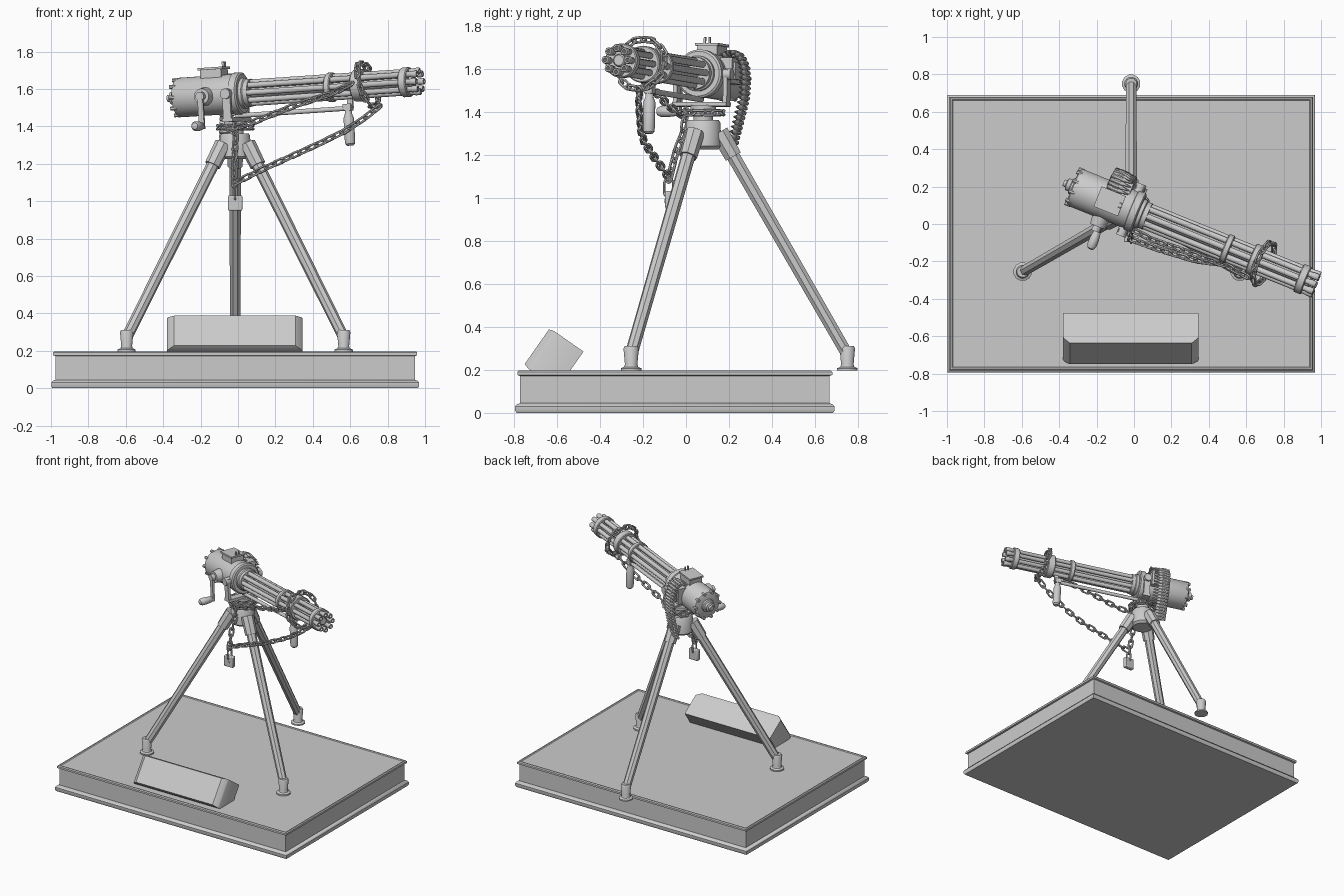
import bpy, bmesh
from math import sin, cos, pi, radians, hypot
from mathutils import Vector as V, Matrix as M

if "Cube" in bpy.data.objects:
    bpy.data.objects.remove(bpy.data.objects["Cube"])

PIVOT = V((-0.015, 0.075, 1.574))
CX, CY = -0.015, 0.08
I = M.Identity(4)
# gun frame: local X = along the barrels, Y = far side, Z = up
G = M.Translation(PIVOT) @ M.Rotation(radians(-22), 4, 'Z') @ M.Rotation(radians(-3.6), 4, 'Y')
ALONG = M.Rotation(pi / 2, 4, 'Y')


def loft(bm, rings, mat=I, closed=False):
    vs = [[bm.verts.new(mat @ V(p)) for p in r] for r in rings]
    pairs = list(zip(vs, vs[1:])) + ([(vs[-1], vs[0])] if closed else [])
    for a, b in pairs:
        for i in range(len(a)):
            j = (i + 1) % len(a)
            bm.faces.new((a[i], a[j], b[j], b[i]))
    if not closed:
        bm.faces.new(vs[0][::-1])
        bm.faces.new(vs[-1])


def lathe(bm, profile, mat=I, n=32):
    loft(bm, [[(r * cos(2 * pi * (i + .5) / n), r * sin(2 * pi * (i + .5) / n), h) for i in range(n)]
              for r, h in profile], mat)


def rod(bm, p0, p1, r0, r1=None, n=16, mat=I):
    p0, p1 = mat @ V(p0), mat @ V(p1)
    d = p1 - p0
    lathe(bm, [(r0, 0), (r0 if r1 is None else r1, d.length)],
          M.Translation(p0) @ d.to_track_quat('Z', 'Y').to_matrix().to_4x4(), n)


def slab(bm, layers, mat=I):
    # stacked rectangles: (half x, half y, z)
    loft(bm, [[(-a, -b, z), (a, -b, z), (a, b, z), (-a, b, z)] for a, b, z in layers], mat)


def box(bm, c, size, mat=I):
    x, y, z = [s / 2 for s in size]
    slab(bm, [(x, y, -z), (x, y, z)], mat @ M.Translation(c))


def finish(name, bm, bevel=0):
    bmesh.ops.recalc_face_normals(bm, faces=bm.faces)
    me = bpy.data.meshes.new(name)
    bm.to_mesh(me)
    bm.free()
    ob = bpy.data.objects.new(name, me)
    bpy.context.collection.objects.link(ob)
    if bevel:
        m = ob.modifiers.new("bevel", 'BEVEL')
        m.width, m.segments = bevel, 2
    return ob


def part(name, build, *args, bevel=0, **kw):
    bm = bmesh.new()
    build(bm, *args, **kw)
    return finish(name, bm, bevel)


def resample(pts, pitch, loop=False):
    pts = [V(p) for p in pts]
    if loop:
        pts.append(pts[0])
    total = sum((b - a).length for a, b in zip(pts, pts[1:]))
    n = max(2, round(total / pitch))
    if loop:
        n += n % 2
    out = []
    for k in range(n):
        d = total * (k + .5) / n
        for a, b in zip(pts, pts[1:]):
            if d <= (b - a).length:
                out.append((a.lerp(b, d / (b - a).length), (b - a).normalized()))
                break
            d -= (b - a).length
    return out


def link(bm, mat, half=.019, R=.0145, wire=.0065):
    rings = []
    for k in range(14):
        end = 1 if k < 7 else -1
        t = -pi / 2 + pi * (k % 7) / 6 + (0 if k < 7 else pi)
        c, u = V((end * half + R * cos(t), R * sin(t), 0)), V((cos(t), sin(t), 0))
        rings.append([c + u * wire * cos(a * pi / 3) + V((0, 0, wire * sin(a * pi / 3))) for a in range(6)])
    loft(bm, rings, mat, closed=True)


def chain(name, pts, loop=False):
    bm = bmesh.new()
    for k, (p, d) in enumerate(resample(pts, .05, loop)):
        roll = M.Rotation(pi / 4 + (pi / 2 if k % 2 else 0), 4, 'X')
        link(bm, M.Translation(p) @ d.to_track_quat('X', 'Z').to_matrix().to_4x4() @ roll)
    finish(name, bm)


# plinth with bottom and top mouldings
hx, hy = .983, .742
offs = [(.006, 0), (0, .01), (0, .03), (.008, .04), (.022, .045), (.022, .172), (.01, .176),
        (.01, .19), (.016, .197), (.024, .197), (.03, .192)]
part("plinth", slab, [(hx - o, hy - o, z) for o, z in offs], M.Translation((-.015, -.052, 0)))

# tilted sign block at the front
part("sign_block", slab, [(.362, .106, -.095), (.362, .106, .06), (.357, .106, .07), (.325, .098, .096)],
     M.Translation((-.017, -.615, .2525)) @ M.Rotation(radians(55), 4, 'X'))

# tripod
part("tripod_hub", lathe, [(.07, 1.225), (.086, 1.24), (.08, 1.35), (.072, 1.362)], M.Translation((CX, CY, 0)))
part("tripod_neck", lathe, [(.045, 1.35), (.045, 1.40), (.06, 1.41), (.06, 1.43)], M.Translation((CX, CY, 0)))
for name, ang in (("back", 90), ("left", 210), ("right", 330)):
    F = M.Translation((CX, CY, 0)) @ M.Rotation(radians(ang), 4, 'Z')
    top, low = V((.075, 0, 1.305)), V((.668, 0, .275))
    part(name + "_leg", rod, top, low, .034, .03, 8, F)
    part(name + "_leg_sleeve", rod, top, top.lerp(low, .11), .046, .043, 8, F)
    part(name + "_foot", lathe, [(.05, .197), (.05, .207), (.034, .214), (.03, .225), (.037, .30), (.03, .312)],
         F @ M.Translation((.67, 0, 0)), 12)

# yoke holding the gun
bm = bmesh.new()
box(bm, (0, 0, -.14), (.06, .27, .02), G)
for s in (-1, 1):
    box(bm, (0, s * .125, -.065), (.045, .02, .17), G)
    rod(bm, (0, s * .09, .0), (0, s * .15, .0), .028, n=16, mat=G)
finish("yoke", bm)

# receiver drum, flange, rear cap with knob
A = G @ ALONG
part("receiver_drum", lathe, [(.085, -.335), (.1, -.328), (.106, -.315), (.106, 0), (.113, .003), (.113, .04),
                              (.104, .047), (.082, .047), (.082, .065), (.075, .07), (.075, .095)], A, 40)
part("rear_knob", lathe, [(.05, -.33), (.046, -.345), (.034, -.35), (.034, -.37), (.02, -.375), (.018, -.39)], A, 20)
bm = bmesh.new()
for k in range(10):
    a = 2 * pi * k / 10
    y, z = .098 * cos(a), .098 * sin(a)
    rod(bm, (-.343, y, z), (-.31, y, z), .012, n=8, mat=G)
finish("rear_bolts", bm)

# top hopper, lid and rear sight
bm = bmesh.new()
box(bm, (-.115, 0, .105), (.12, .1, .07), G)
box(bm, (-.115, 0, .143), (.14, .115, .012), G)
for s in (-1, 1):
    box(bm, (-.055, s * .012, .16), (.012, .008, .035), G)
finish("hopper", bm)

# crank with handle
bm = bmesh.new()
rod(bm, (-.135, -.09, -.005), (-.135, -.15, -.005), .05, .042, 20, G)
rod(bm, (-.135, -.15, -.005), (-.135, -.178, -.005), .024, n=16, mat=G)
box(bm, (-.135, -.165, -.085), (.03, .016, .19), G)
finish("crank_arm", bm)
part("crank_handle", lathe, [(.014, .172), (.021, .182), (.026, .22), (.026, .255), (.018, .272), (.008, .277)],
     G @ M.Translation((-.135, 0, -.165)) @ M.Rotation(pi / 2, 4, 'X'), 16)

# rotating barrels
bm = bmesh.new()
for k in range(8):
    a = 2 * pi * k / 8
    T = A @ M.Translation((.056 * cos(a), .056 * sin(a), 0))
    lathe(bm, [(.0155, .08), (.0155, 1.035), (.018, 1.04), (.018, 1.066), (.016, 1.07),
               (.009, 1.07), (.008, 1.03)], T, 14)
finish("barrels", bm)
part("barrel_shaft", lathe, [(.024, .08), (.024, 1.01), (.03, 1.01), (.03, 1.03), (.024, 1.037)], A, 20)
for name, s, r, w in (("mid_clamp", .555, .079, .017), ("front_clamp", .72, .086, .028), ("muzzle_clamp", .99, .08, .022)):
    part(name, lathe, [(r - .005, s - w), (r, s - w + .005), (r, s + w - .005), (r - .005, s + w)], A)

# under-barrel bar and grip
bm = bmesh.new()
rod(bm, (.0, 0, -.118), (.665, 0, -.118), .013, mat=G)
box(bm, (.645, 0, -.112), (.045, .04, .036), G)
box(bm, (.66, 0, -.09), (.03, .016, .05), G)
finish("grip_bar", bm)
part("grip", lathe, [(.016, -.318), (.026, -.308), (.028, -.29), (.028, -.17), (.02, -.15), (.018, -.125)],
     G @ M.Translation((.645, 0, 0)), 20)

# feeder and ammunition belt
bm = bmesh.new()
box(bm, (-.1, .105, .02), (.13, .06, .12), G)
box(bm, (-.1, .135, .02), (.1, .02, .08), G)
finish("feeder", bm)
bm = bmesh.new()
path = [(0, .06, .09), (0, .1, .112), (0, .14, .095), (0, .165, .045), (0, .172, -.02), (0, .168, -.1),
        (0, .145, -.2), (0, .115, -.32)]
for p, d in resample(path, .024):
    T = G @ M.Translation(p) @ ALONG
    lathe(bm, [(.011, -.16), (.011, -.085), (.0065, -.075), (.0065, -.06), (.002, -.04)], T, 10)
    lathe(bm, [(.0135, -.135), (.0135, -.1)], T, 8)
finish("ammo_belt", bm)

# chains: around barrels, around neck, and hanging runs
chain("barrel_chain", [G @ V((.765 - .03 * sin(2 * pi * k / 24), .117 * cos(2 * pi * k / 24), .117 * sin(2 * pi * k / 24)))
                       for k in range(24)], True)
chain("neck_chain", [(CX + .088 * cos(2 * pi * k / 20), CY + .088 * sin(2 * pi * k / 20), 1.395) for k in range(20)], True)
chain("upper_chain", [(-.05, -.01, 1.38), (.1, -.085, 1.43), (.3, -.155, 1.51), (.5, -.225, 1.575), (.61, -.285, 1.63)])
chain("hanging_chain", [(.76, -.215, 1.51), (.67, -.22, 1.44), (.57, -.215, 1.375), (.45, -.21, 1.315), (.33, -.195, 1.26),
                        (.13, -.135, 1.17), (-.02, -.08, 1.095)])
chain("lock_chain", [(-.02, -.08, 1.08), (-.02, -.05, 1.2), (-.015, -.015, 1.3), (-.015, 0, 1.41)])

# padlock
bm = bmesh.new()
box(bm, (-.015, -.08, .99), (.076, .034, .082))
finish("padlock_body", bm, .006)
bm = bmesh.new()
link(bm, M.Translation((-.015, -.08, 1.045)) @ M.Rotation(pi / 2, 4, 'Y') @ M.Rotation(pi / 2, 4, 'X')
     @ M.Rotation(pi / 2, 4, 'X'), .02, .022, .006)
rod(bm, (-.015, -.1, .985), (-.015, -.09, .985), .01, n=12)
finish("padlock_shackle", bm)

# smooth shading with crisp edges
for ob in bpy.context.scene.objects:
    ob.select_set(True)
    bpy.context.view_layer.objects.active = ob
bpy.ops.object.shade_smooth_by_angle(angle=radians(35))
